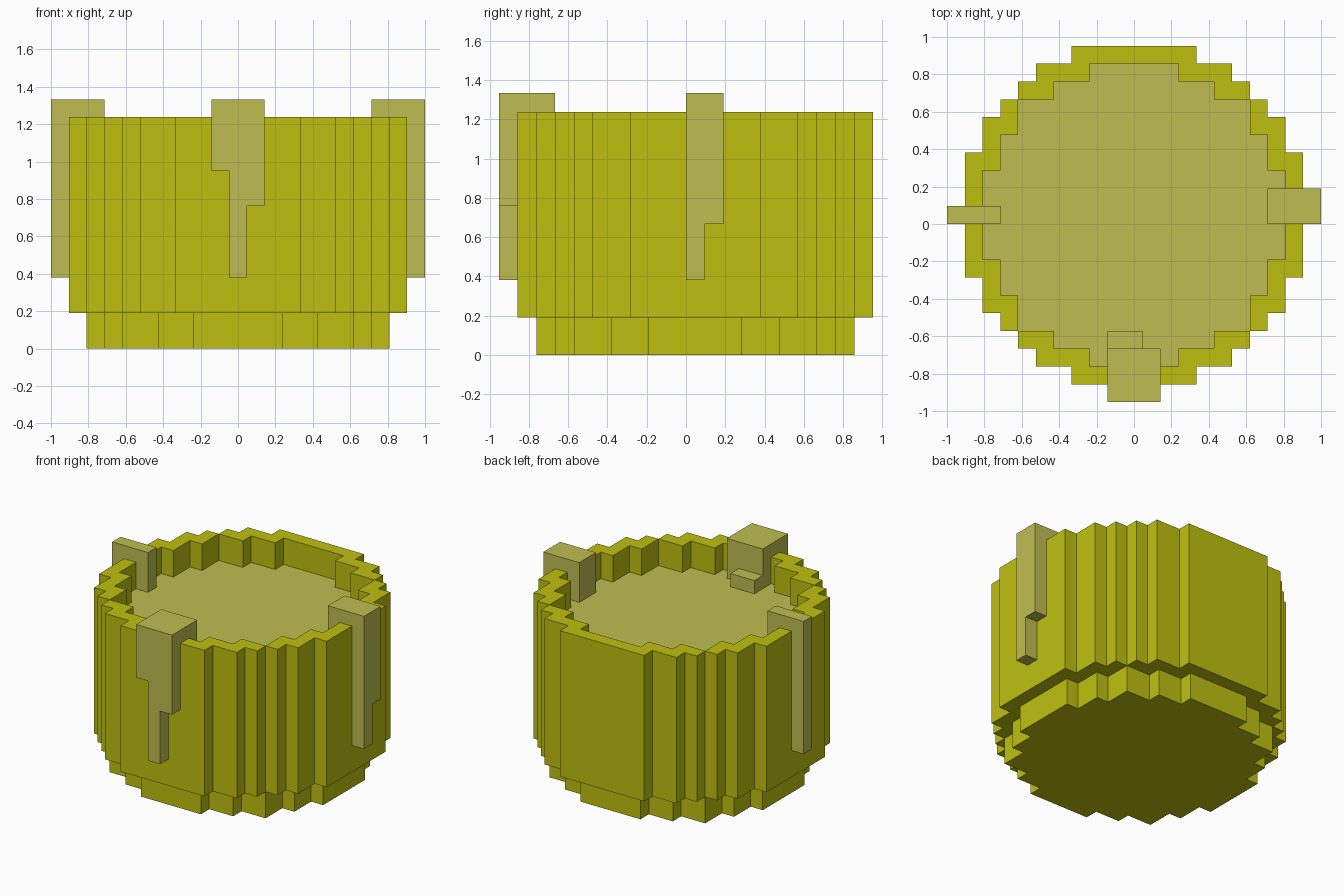
import bpy, bmesh, math
from mathutils import Matrix, Vector

U = 2 / 21                      # one block of the grid
CENTRE = Vector((0, 0.5, 0))    # middle of the pot, in blocks

if "Cube" in bpy.data.objects:
    bpy.data.objects.remove(bpy.data.objects["Cube"])


def material(name, rgb):
    m = bpy.data.materials.new(name)
    m.use_nodes = True
    m.diffuse_color = (*rgb, 1)
    m.node_tree.nodes["Principled BSDF"].inputs["Base Color"].default_value = (*rgb, 1)
    return m


YELLOW = material("strong yellow", (0.521, 0.527, 0.005))
PALE = material("pale yellow", (0.521, 0.515, 0.082))


def extrude(bm, points, offset):
    """Close a profile of 3D points and extrude it along offset."""
    face = bm.faces.new([bm.verts.new(p) for p in points])
    new = bmesh.ops.extrude_face_region(bm, geom=[face])["geom"]
    verts = [g for g in new if isinstance(g, bmesh.types.BMVert)]
    bmesh.ops.translate(bm, verts=verts, vec=offset)
    if face.is_valid and not any(len(e.link_faces) == 1 for e in face.edges):
        return
    bm.faces.new([v for v in face.verts]) if not face.is_valid else None


def box(bm, x0, x1, y0, y1, z0, z1):
    extrude(bm, [(x0, y0, z0), (x1, y0, z0), (x1, y1, z0), (x0, y1, z0)], (0, 0, z1 - z0))


def finish(bm, name, mat):
    bmesh.ops.recalc_face_normals(bm, faces=bm.faces)
    bmesh.ops.scale(bm, verts=bm.verts, vec=(U, U, U))
    mesh = bpy.data.meshes.new(name)
    bm.to_mesh(mesh)
    bm.free()
    mesh.materials.append(mat)
    ob = bpy.data.objects.new(name, mesh)
    bpy.context.collection.objects.link(ob)
    return ob


def turned(points, quarter, z):
    """Turn flat points clockwise by quarter turns about the pot's middle."""
    rot = Matrix.Rotation(-quarter * math.pi / 2, 3, "Z")
    return [rot @ Vector((x, y, z)) + CENTRE for x, y in points]


# Stepped disc: one quarter of the outline repeated four times
QUARTER = [(2.5, 8.5), (2.5, 7.5), (4.5, 7.5), (4.5, 6.5), (6.5, 6.5),
           (6.5, 4.5), (7.5, 4.5), (7.5, 2.5), (8.5, 2.5)]


def disc(name, z0, z1, mat):
    bm = bmesh.new()
    outline = [p for q in range(4) for p in turned(QUARTER, q, z0)]
    extrude(bm, outline, (0, 0, z1 - z0))
    finish(bm, name, mat)


disc("foot", 0, 2, YELLOW)
disc("filling", 10, 11, PALE)

# Pot wall: one stepped, mirrored segment turned to the four sides
HALF = [(3.5, 9.5), (3.5, 8.5), (5.5, 8.5), (5.5, 7.5), (6.5, 7.5), (6.5, 6.5),
        (4.5, 6.5), (4.5, 7.5), (2.5, 7.5), (2.5, 8.5)]
segment = HALF + [(-x, y) for x, y in reversed(HALF)]
bm = bmesh.new()
for q in range(4):
    extrude(bm, turned(segment, q, 2), (0, 0, 11))
finish(bm, "pot_wall", YELLOW)


def drip(name, angle, wall, s0, s1, bottom, tongues):
    """Hook over the wall, then narrower tongues (s0, s1, z0, z1) below it."""
    bm = bmesh.new()
    hook = [(wall + 1, bottom), (wall + 1, 14), (wall - 2, 14), (wall - 2, 11),
            (wall - 1, 11), (wall - 1, 13), (wall, 13), (wall, bottom)]
    extrude(bm, [(s0, -d, z) for d, z in hook], (s1 - s0, 0, 0))
    for a, b, z0, z1 in tongues:
        box(bm, a, b, -wall - 1, -wall, z0, z1)
    bmesh.ops.rotate(bm, verts=bm.verts, cent=(0, 0, 0),
                     matrix=Matrix.Rotation(math.radians(angle), 3, "Z"))
    finish(bm, name, mat=PALE)


# Drips running over the rim
drip("front_drip", 0, 9, -1.5, 1.5, 10, [(-0.5, 1.5, 8, 10), (-0.5, 0.5, 4, 8)])
drip("left_drip", 90, 9.5, 0, 2, 7, [(0, 1, 4, 7)])
drip("right_drip", -90, 9.5, -1, 0, 4, [])

# Small lump on the filling behind the front drip
bm = bmesh.new()
box(bm, -1.5, 0.5, -7, -6, 11, 12)
finish(bm, "filling_lump", PALE)
